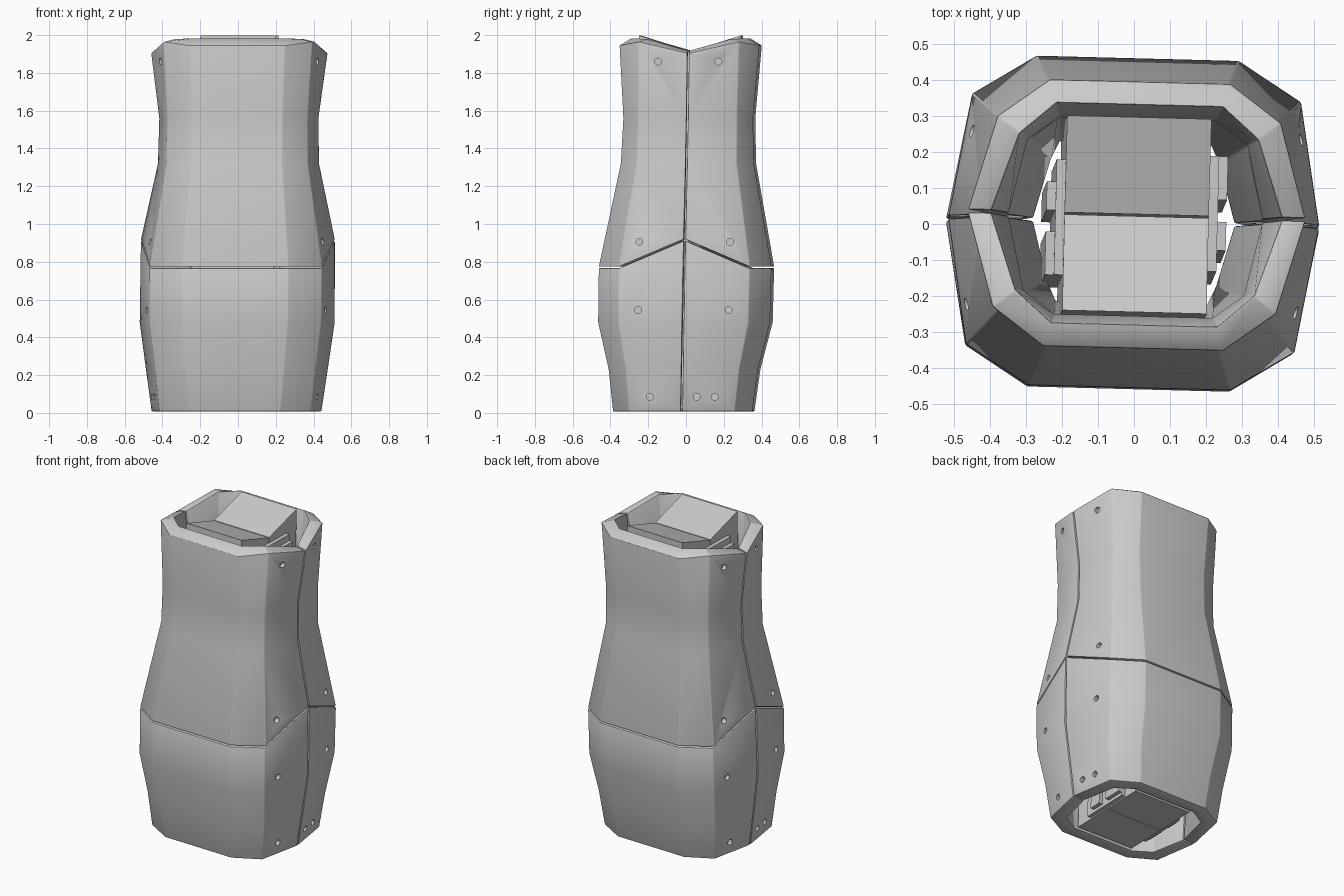
import bpy, bmesh, math
from mathutils import Matrix, Vector

if "Cube" in bpy.data.objects:
    bpy.data.objects.remove(bpy.data.objects["Cube"])

TURN = math.radians(-1.5)
GAP = 0.004

# level: z at seam, z at corner, z at flat, seam x, corner x, corner y, flat half-width, flat y
BASE = (0.008, 0.008, 0.008, 0.450, 0.400, 0.28, 0.24, 0.368)
SHIN = (0.23, 0.23, 0.23, 0.482, 0.425, 0.30, 0.26, 0.395)
HIP = (0.48, 0.48, 0.48, 0.517, 0.455, 0.345, 0.28, 0.455)
WAIST = (0.915, 0.77, 0.77, 0.514, 0.456, 0.347, 0.28, 0.457)
NECK = (1.32, 1.32, 1.32, 0.427, 0.375, 0.265, 0.24, 0.352)
THROAT = (1.56, 1.56, 1.56, 0.422, 0.372, 0.262, 0.24, 0.343)
RIM = (1.905, 1.965, 1.945, 0.468, 0.393, 0.265, 0.25, 0.370)
LIP = (1.918, 1.980, 1.985, 0.468, 0.393, 0.265, 0.25, 0.370)


def settle(p):
    """Slight twist and lean shared by the whole model."""
    q = Matrix.Rotation(TURN, 3, 'Z') @ Vector(p)
    return Vector((q.x - 0.008 + 0.008 * q.z, q.y - 0.012 + 0.019 * q.z, q.z))


def new_object(name, bm):
    bmesh.ops.recalc_face_normals(bm, faces=bm.faces)
    me = bpy.data.meshes.new(name)
    bm.to_mesh(me)
    bm.free()
    ob = bpy.data.objects.new(name, me)
    bpy.context.collection.objects.link(ob)
    return ob


def half_ring(level, t, dz, side):
    """Six points of half the ten-sided section, inset by t."""
    zs, zc, zf, hx, cx, cy, fx, fy = level
    hx, cx, cy, fx, fy = hx - t, cx - t * .95, cy - t * .75, fx - t * .3, fy - t
    pts = [(hx, GAP, zs), (cx, cy, zc), (fx, fy, zf),
           (-fx, fy, zf), (-cx, cy, zc), (-hx, GAP, zs)]
    return [settle((s * x, s * y, z + dz)) for s in (side,) for x, y, z in pts]


def panel(name, rows, side):
    """Sweep a closed wall profile (outside up, inside down) round half the body."""
    bm = bmesh.new()
    grid = [[bm.verts.new(p) for p in half_ring(l, t, dz, side)] for l, t, dz in rows]
    n = len(grid)
    for i in range(n):
        a, b = grid[i], grid[(i + 1) % n]
        for j in range(5):
            bm.faces.new((a[j], a[j + 1], b[j + 1], b[j]))
    for j in (0, 5):
        bm.faces.new([r[j] for r in grid])
    return new_object(name, bm)


def box(bm, x0, x1, y0, y1, z0, z1, rise=0.0):
    """Box whose top is lifted by rise at the y1 end."""
    v = [bm.verts.new(settle((x, y, z + (rise if (y, z) == (y1, z1) else 0))))
         for x in (x0, x1) for y in (y0, y1) for z in (z0, z1)]
    for f in ((0, 1, 3, 2), (4, 6, 7, 5), (0, 4, 5, 1), (2, 3, 7, 6), (0, 2, 6, 4), (1, 5, 7, 3)):
        bm.faces.new([v[i] for i in f])


# Screw hole cutter on both flanks
def side_x(y, z):
    levels = [BASE, SHIN, HIP, WAIST, NECK, THROAT, RIM]
    for a, b in zip(levels, levels[1:]):
        if z <= b[0] or b is RIM:
            k = (z - a[0]) / (b[0] - a[0])
            hx, cx, cy = (a[i] + (b[i] - a[i]) * k for i in (3, 4, 5))
            return hx - (hx - cx) * abs(y) / cy


HOLES = [(-.16, 1.86), (.16, 1.86), (-.24, .905), (.24, .905), (-.24, .545),
         (.24, .545), (-.17, .085), (.08, .085), (.175, .085)]
bm = bmesh.new()
for s in (1, -1):
    for y, z in HOLES:
        inset = .005 if z == .905 else -.015     # sloped flank sits deeper here
        centre = settle((s * (side_x(y, z) - inset), s * y, z))
        m = Matrix.Translation(centre) @ Matrix.Rotation(math.pi / 2, 4, 'Y')
        bmesh.ops.create_cone(bm, cap_ends=True, segments=16, radius1=.018,
                              radius2=.018, depth=.07, matrix=m)
cutter = new_object("screw_hole_cutter", bm)
cutter.hide_render = True

# Four shell panels, thickened inward at the waist
LOWER = [(BASE, 0, 0), (SHIN, 0, 0), (HIP, 0, 0), (WAIST, 0, -GAP),
         (WAIST, .235, -GAP), (HIP, .19, 0), (SHIN, .10, 0), (BASE, .08, 0)]
UPPER = [(WAIST, 0, GAP), (NECK, 0, 0), (THROAT, 0, 0), (RIM, 0, 0), (LIP, .065, 0),
         (THROAT, .07, 0), (NECK, .075, 0), (WAIST, .235, GAP)]
for where, side in (("front", -1), ("back", 1)):
    for part, rows in (("lower", LOWER), ("upper", UPPER)):
        ob = panel(f"{where}_{part}_shell", rows, side)
        bev = ob.modifiers.new("edge", 'BEVEL')
        bev.width, bev.segments = .005, 2
        bev.limit_method, bev.angle_limit = 'ANGLE', math.radians(27)
        cut = ob.modifiers.new("holes", 'BOOLEAN')
        cut.object, cut.operation, cut.solver = cutter, 'DIFFERENCE', 'EXACT'
        bpy.ops.object.select_all(action='DESELECT')
        bpy.context.view_layer.objects.active = ob
        ob.select_set(True)
        for mod in ("edge", "holes"):
            bpy.ops.object.modifier_apply(modifier=mod)
        bpy.ops.object.shade_smooth_by_angle(angle=math.radians(25))
bpy.data.objects.remove(cutter)

# Inner core halves with sloping tops, plus the stepped brackets on their sides
for where, s in (("front", -1), ("back", 1)):
    bm = bmesh.new()
    box(bm, -.20, .20, s * .003, s * .27, .012, 1.915, .083)
    new_object(f"{where}_core", bm)
for where, s in (("left", -1), ("right", 1)):
    bm = bmesh.new()
    box(bm, s * .20, s * .225, s * -.15, s * .17, .02, 1.88)
    box(bm, s * .225, s * .25, s * .05, s * .17, .04, 1.84)
    box(bm, s * .225, s * .25, s * -.09, s * -.01, .04, 1.80)
    new_object(f"{where}_core_bracket", bm)
